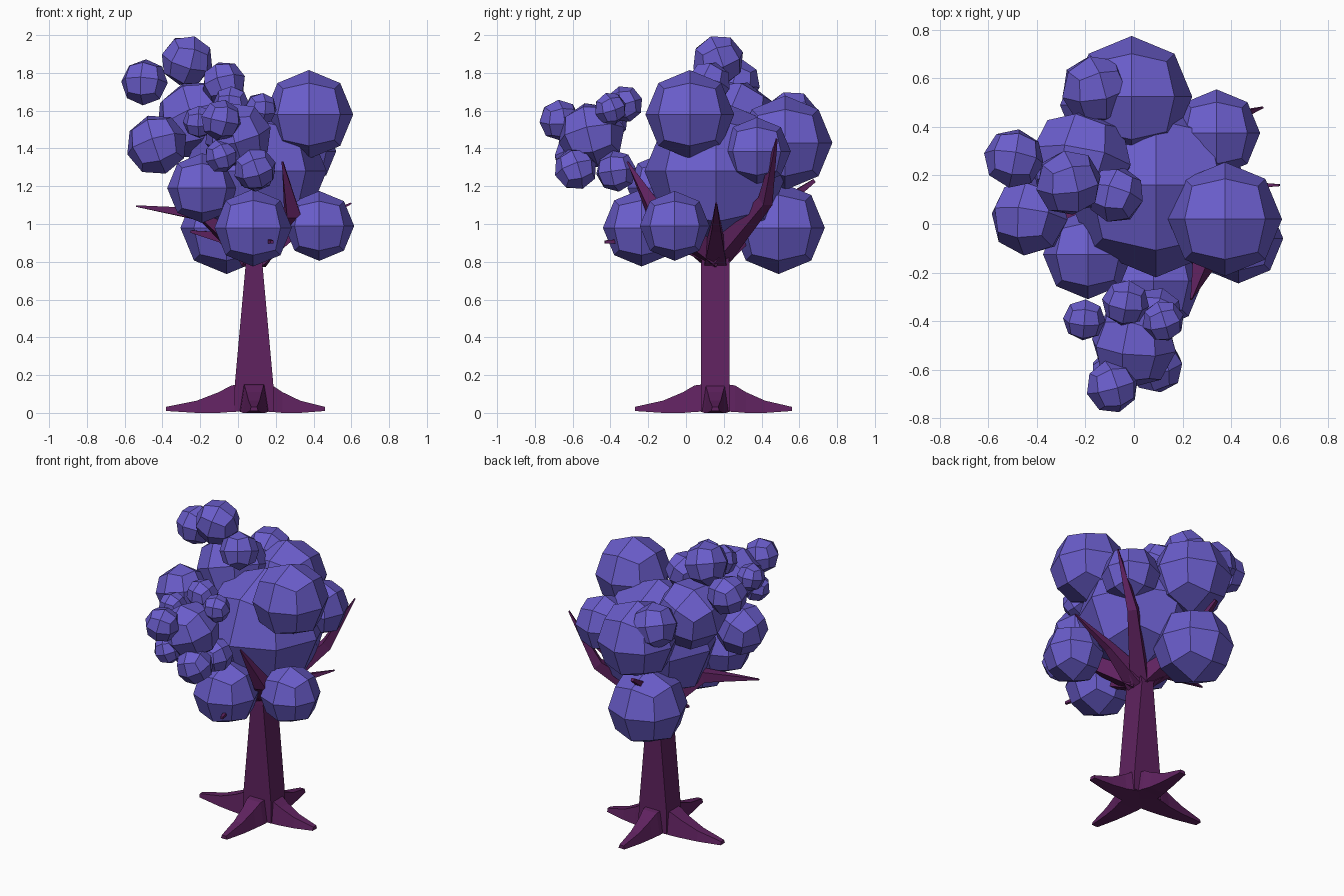
import bpy, bmesh, random
from math import pi
from mathutils import Vector, Euler

if "Cube" in bpy.data.objects:
    bpy.data.objects.remove(bpy.data.objects["Cube"])

random.seed(4)


def material(name, rgb):
    m = bpy.data.materials.new(name)
    m.diffuse_color = (*rgb, 1)
    m.use_nodes = True
    m.node_tree.nodes["Principled BSDF"].inputs["Base Color"].default_value = m.diffuse_color
    return m


LEAF = material("leaf", (0.145, 0.11, 0.60))
BARK = material("bark", (0.115, 0.016, 0.115))


def finish(bm, name, mat):
    bmesh.ops.recalc_face_normals(bm, faces=bm.faces)
    me = bpy.data.meshes.new(name)
    bm.to_mesh(me)
    bm.free()
    me.materials.append(mat)
    ob = bpy.data.objects.new(name, me)
    bpy.context.collection.objects.link(ob)
    return ob


def loft(name, rings):
    """Skin a list of four-point rings, capped at both ends."""
    bm = bmesh.new()
    vs = [[bm.verts.new(p) for p in ring] for ring in rings]
    for a, b in zip(vs, vs[1:]):
        for i in range(4):
            j = (i + 1) % 4
            bm.faces.new((a[i], a[j], b[j], b[i]))
    bm.faces.new(vs[0])
    bm.faces.new(vs[-1])
    return finish(bm, name, BARK)


def leaf_ball(name, x, y, z, r, tilted):
    """Cube with each side split in four, pushed out to a sphere."""
    bm = bmesh.new()
    bmesh.ops.create_cube(bm, size=2)
    bmesh.ops.subdivide_edges(bm, edges=bm.edges[:], cuts=1, use_grid_fill=True)
    for v in bm.verts:
        v.co = v.co.normalized() * r
    ob = finish(bm, name, LEAF)
    ob.location = (x, y, z)
    if tilted:
        ob.rotation_euler = Euler([random.uniform(-0.4, 0.4) for _ in range(3)])


def branch(name, path, radii):
    """Tapered square limb through the path points."""
    pts = [Vector(p) for p in path]
    rings = []
    for i, p in enumerate(pts):
        d = (pts[min(i + 1, len(pts) - 1)] - pts[max(i - 1, 0)]).normalized()
        side = d.cross(Vector((0, 0, 1))).normalized()
        up = side.cross(d)
        r = radii[i]
        rings.append([p + r * (a * side + b * up)
                      for a, b in ((-1, -1), (1, -1), (1, 1), (-1, 1))])
    loft(name, rings)


CX, CY = 0.085, 0.155


# Trunk: tapers in width only
def trunk_ring(hx, hy, z):
    return [(CX + a * hx, CY + b * hy, z)
            for a, b in ((-1, -1), (1, -1), (1, 1), (-1, 1))]


loft("trunk", [trunk_ring(0.105, 0.077, 0.01), trunk_ring(0.102, 0.075, 0.15),
               trunk_ring(0.045, 0.075, 0.78), trunk_ring(0.06, 0.07, 0.87)])

# Roots: one per side, flat underneath
for i, (dx, dy, length) in enumerate(((1, 0, 0.375), (0, 1, 0.405),
                                      (-1, 0, 0.465), (0, -1, 0.425))):
    rings = []
    for t, w, lo, hi in ((0, 0.085, 0.01, 0.16), (0.26, 0.072, 0.005, 0.145),
                         (0.40, 0.058, 0.0, 0.11), (0.65, 0.042, 0.0, 0.065),
                         (1.0, 0.022, 0.01, 0.032)):
        c = Vector((CX + dx * length * t, CY + dy * length * t, 0))
        s = Vector((-dy, dx, 0))
        top = s * w * 0.7
        rings.append([c - s * w + Vector((0, 0, lo)), c + s * w + Vector((0, 0, lo)),
                      c + top + Vector((0, 0, hi)), c - top + Vector((0, 0, hi))])
    loft(f"root_{i + 1}", rings)

# Branches fanning from the trunk top
hub = (CX, CY, 0.82)
LIMBS = [
    ("front_right", [hub, (0.29, -0.16, 1.06), (0.235, -0.31, 1.33)], (0.055, 0.04, 0.004)),
    ("left", [hub, (-0.18, 0.06, 1.05), (-0.54, 0.0, 1.095)], (0.055, 0.035, 0.004)),
    ("right", [hub, (0.33, 0.16, 0.98), (0.60, 0.16, 1.11)], (0.06, 0.025, 0.004)),
    ("back_right", [hub, (0.36, 0.42, 1.12), (0.53, 0.48, 1.45)], (0.055, 0.03, 0.004)),
    ("back", [hub, (-0.06, 0.40, 1.03), (-0.08, 0.68, 1.23)], (0.055, 0.035, 0.01)),
    ("low_left", [hub, (-0.08, 0.25, 0.93), (-0.25, 0.33, 0.96)], (0.045, 0.028, 0.006)),
    ("front", [hub, (0.10, -0.10, 0.92), (0.18, -0.43, 0.905)], (0.045, 0.02, 0.008)),
]
for name, path, radii in LIMBS:
    branch(f"{name}_branch", path, radii)

# Large foliage, upright
LARGE = [
    (0.09, 0.16, 1.28, 0.38), (0.375, 0.02, 1.58, 0.235), (-0.01, 0.525, 1.43, 0.25),
    (0.34, 0.375, 1.385, 0.18), (0.43, -0.06, 0.99, 0.185), (0.08, -0.235, 0.98, 0.205),
    (-0.06, 0.49, 0.98, 0.245), (-0.19, -0.125, 1.19, 0.185),
]
for i, b in enumerate(LARGE):
    leaf_ball(f"large_foliage_{i + 1}", *b, False)

# Smaller foliage, tilted: left crown first, then the front cluster
SMALL = [
    (-0.43, 0.03, 1.42, 0.165), (-0.22, 0.26, 1.55, 0.22), (-0.27, 0.17, 1.865, 0.14),
    (-0.495, 0.27, 1.75, 0.125), (-0.075, 0.12, 1.745, 0.12), (-0.16, 0.555, 1.565, 0.145),
    (0.0, -0.5, 1.47, 0.18),
    (-0.09, -0.67, 1.55, 0.11), (0.09, -0.585, 1.29, 0.115), (0.09, -0.37, 1.28, 0.11),
    (-0.09, -0.61, 1.36, 0.09), (-0.035, -0.325, 1.635, 0.098), (0.12, -0.4, 1.61, 0.088),
    (-0.205, -0.395, 1.54, 0.088),
]
for i, b in enumerate(SMALL):
    leaf_ball(f"small_foliage_{i + 1}", *b, True)
